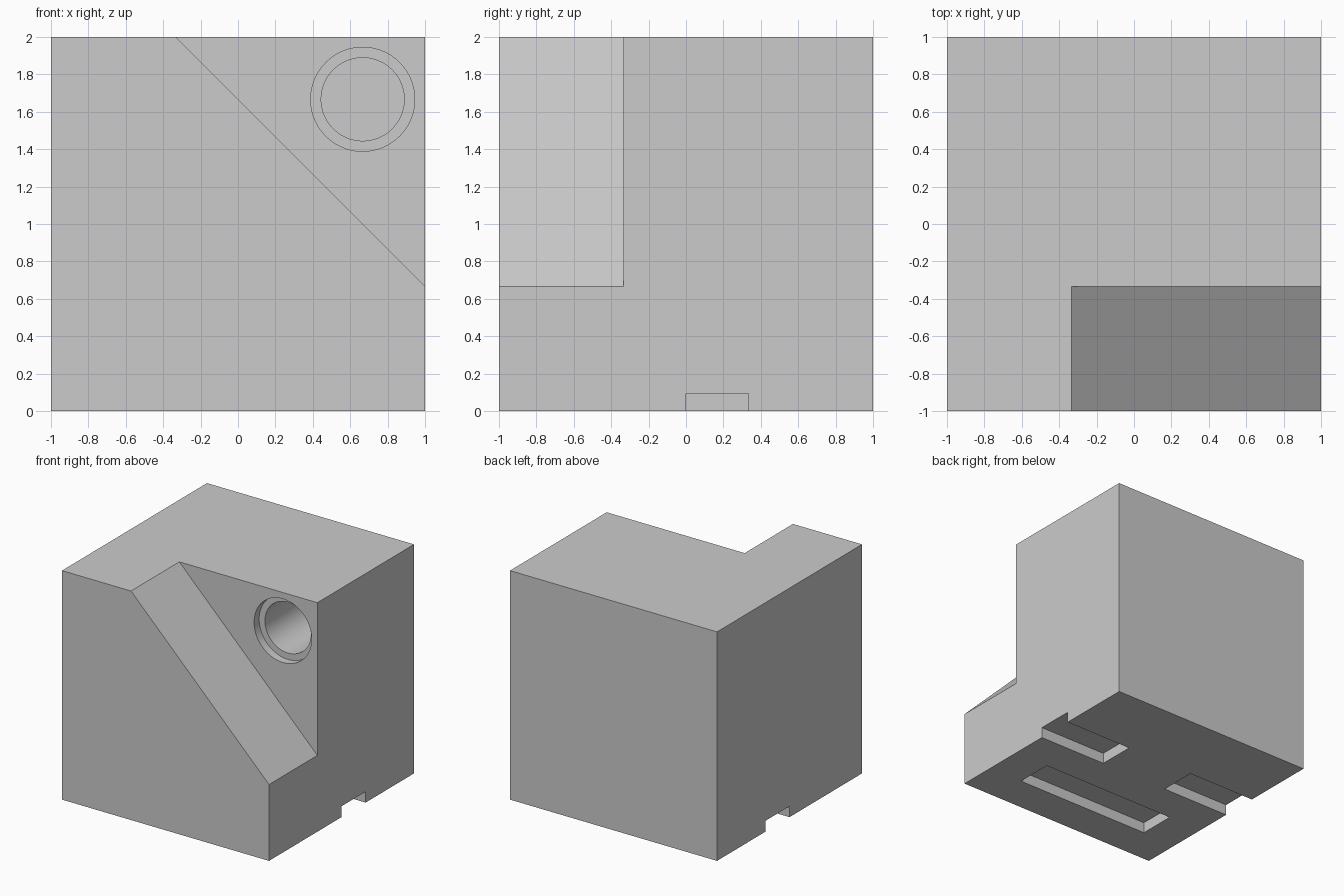
import bpy
import bmesh
import math
from mathutils import Matrix, Vector

cube = bpy.data.objects.get("Cube")
if cube:
    bpy.data.objects.remove(cube, do_unlink=True)

T = 1 / 3  # the block is laid out on a grid of thirds

grey = bpy.data.materials.new("light_grey")
grey.use_nodes = True
colour = (0.6, 0.6, 0.6, 1)
grey.diffuse_color = colour
grey.node_tree.nodes["Principled BSDF"].inputs["Base Color"].default_value = colour


def make_object(name, bm):
    bmesh.ops.recalc_face_normals(bm, faces=bm.faces)
    mesh = bpy.data.meshes.new(name)
    bm.to_mesh(mesh)
    bm.free()
    mesh.materials.append(grey)
    obj = bpy.data.objects.new(name, mesh)
    bpy.context.collection.objects.link(obj)
    return obj


def box(name, low, high):
    low, high = Vector(low), Vector(high)
    bm = bmesh.new()
    place = Matrix.Translation((low + high) / 2) @ Matrix.Diagonal((*(high - low), 1))
    bmesh.ops.create_cube(bm, size=1, matrix=place)
    return make_object(name, bm)


def prism(name, profile, front, back):
    """Extrude an x-z profile along y."""
    bm = bmesh.new()
    face = bm.faces.new([bm.verts.new((x, front, z)) for x, z in profile])
    moved = bmesh.ops.extrude_face_region(bm, geom=[face])["geom"]
    verts = [v for v in moved if isinstance(v, bmesh.types.BMVert)]
    bmesh.ops.translate(bm, verts=verts, vec=(0, back - front, 0))
    return make_object(name, bm)


def circle(x, z, radius, sides=96):
    steps = [2 * math.pi * i / sides for i in range(sides)]
    return [(x + radius * math.cos(a), z + radius * math.sin(a)) for a in steps]


def cut(body, cutter):
    mod = body.modifiers.new(cutter.name, "BOOLEAN")
    mod.operation = "DIFFERENCE"
    mod.solver = "EXACT"
    mod.object = cutter
    cutter.hide_render = True
    bpy.context.view_layer.objects.active = body
    bpy.ops.object.modifier_apply(modifier=mod.name)
    bpy.data.objects.remove(cutter, do_unlink=True)


block = box("block", (-1, -1, 0), (1, 1, 2))

# Sloped recess in the upper front corner
cut(block, prism("corner_recess", [(-0.5, 2 + T / 2), (1 + T / 2, 0.5), (1 + T / 2, 2 + T / 2)], -1.2, -T))

# Blind bore with a wider shallow step at its mouth
cut(block, prism("counterbore", circle(2 * T, 5 * T, 0.278), -0.5, -T + 0.07))
cut(block, prism("bore", circle(2 * T, 5 * T, 0.222), -0.5, T))

# Shallow slots underneath: one closed at the front, two open at the sides
depth = 0.095
cut(block, box("front_slot", (-2 * T, -2 * T, -0.1), (2 * T, -T, depth)))
cut(block, box("left_slot", (T, 0, -0.1), (1.1, T, depth)))
cut(block, box("right_slot", (-1.1, 0, -0.1), (-T, T, depth)))

bpy.ops.object.select_all(action="DESELECT")
block.select_set(True)
bpy.context.view_layer.objects.active = block
bpy.ops.object.shade_smooth_by_angle(angle=math.radians(30))
